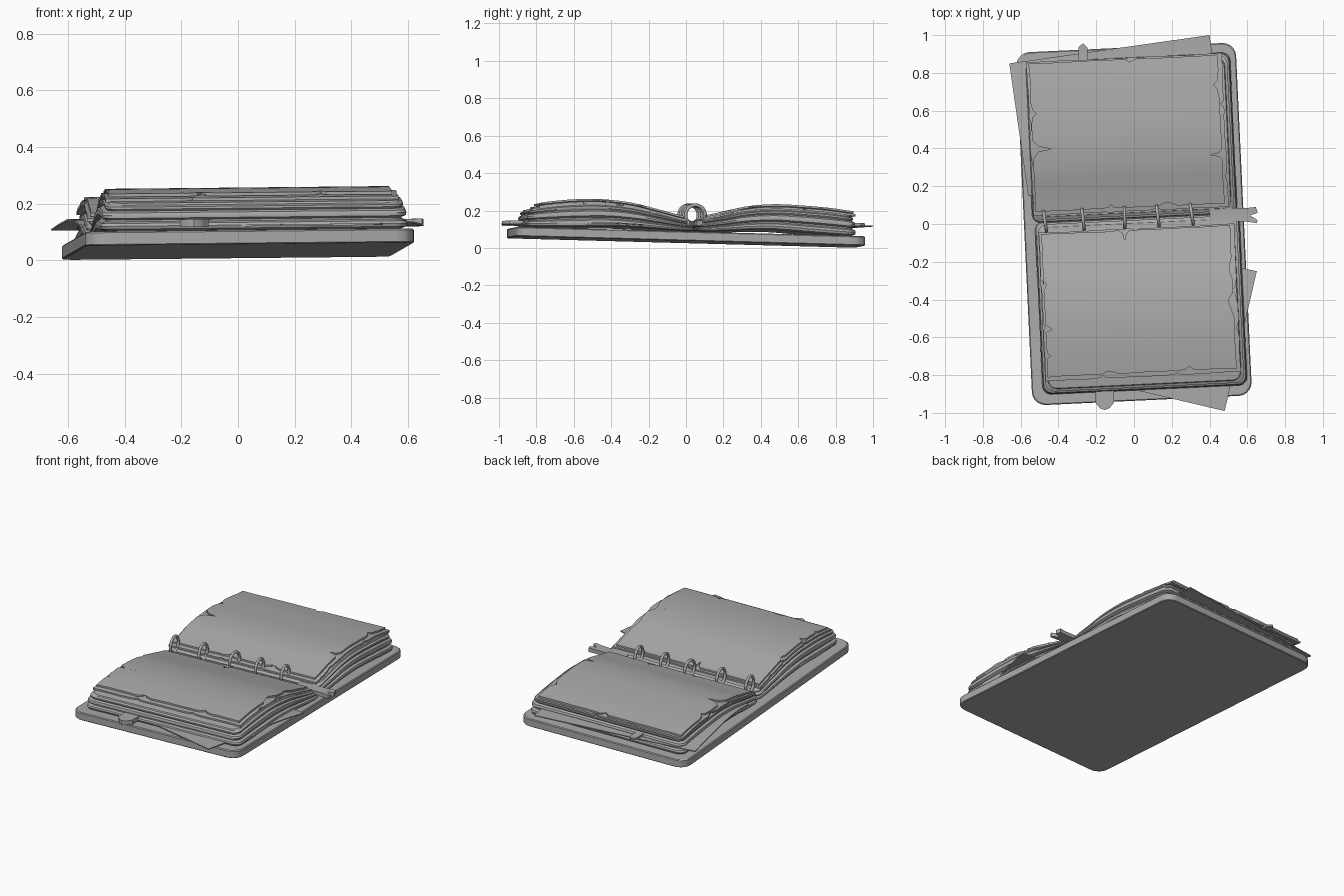
import bpy, bmesh, math, random
from mathutils import Vector, Matrix

random.seed(4)
if "Cube" in bpy.data.objects:
    bpy.data.objects.remove(bpy.data.objects["Cube"], do_unlink=True)

grey = bpy.data.materials.new("plain grey")
grey.use_nodes = True
grey.diffuse_color = (0.4, 0.4, 0.4, 1)
grey.node_tree.nodes["Principled BSDF"].inputs["Base Color"].default_value = (0.4, 0.4, 0.4, 1)

TURN = Matrix.Rotation(math.radians(2.7), 4, 'Z')   # the whole book lies slightly turned

# Heights of the paper stack along the book, at even steps from front to back
STEP, START = 0.15, -0.9
TOP = [.2, .22, .232, .23, .21, .172, .138, .16, .193, .205, .198, .185, .165]
LOW = [.108, .106, .106, .11, .104, .094, .084, .084, .09, .09, .078, .066, .058]


def height(knots, v):
    """Smooth curve through evenly spaced heights."""
    s = min(max((v - START) / STEP, 0), len(knots) - 1.001)
    i = int(s)
    f = s - i
    a, b, c, d = (knots[min(max(i + k, 0), len(knots) - 1)] for k in (-1, 0, 1, 2))
    return b + f * (c - a + f * (2*a - 5*b + 4*c - d + f * (3*(b - c) + d - a))) / 2


def stack(v, t):
    return height(LOW, v) * (1 - t) + height(TOP, v) * t


def board(v, t):
    return 0.032 - 0.027 * v + 0.05 * t


def sheet_at(level, thick):
    return lambda v, t: stack(v, level) + thick * t


def rounded(u0, u1, v0, v1, r, steps=5):
    pts = []
    corners = [(u1 - r, v0 + r, -90), (u1 - r, v1 - r, 0), (u0 + r, v1 - r, 90), (u0 + r, v0 + r, 180)]
    for cu, cv, start in corners:
        for k in range(steps + 1):
            a = math.radians(start + 90 * k / steps)
            pts.append((cu + r * math.cos(a), cv + r * math.sin(a)))
    return pts


def local(pts):
    return [(TURN.inverted() @ Vector((x, y, 0))).xy for x, y in pts]


def finish(obj, angle=35):
    obj.data.materials.append(grey)
    obj.data.shade_smooth()
    obj.data.set_sharp_from_angle(angle=math.radians(angle))
    obj.matrix_world = TURN @ obj.matrix_world


def loft(name, rings, lift):
    """Stack outlines (points, level), slice across the length, then bend by lift."""
    bm = bmesh.new()
    loops = [[bm.verts.new((p[0], p[1], t)) for p in pts] for pts, t in rings]
    n = len(loops[0])
    for a, b in zip(loops, loops[1:]):
        for i in range(n):
            j = (i + 1) % n
            bm.faces.new((a[i], a[j], b[j], b[i]))
    caps = [bm.faces.new(loops[0][::-1]), bm.faces.new(loops[-1])]
    bmesh.ops.triangulate(bm, faces=caps)
    for k in range(-24, 25):
        geom = bm.verts[:] + bm.edges[:] + bm.faces[:]
        bmesh.ops.bisect_plane(bm, geom=geom, plane_co=(0, k / 25 + 0.0013, 0), plane_no=(0, 1, 0))
    for v in bm.verts:
        v.co.z = lift(v.co.y, v.co.z) + 0.01 * v.co.x
    bmesh.ops.recalc_face_normals(bm, faces=bm.faces)
    mesh = bpy.data.meshes.new(name)
    bm.to_mesh(mesh)
    bm.free()
    obj = bpy.data.objects.new(name, mesh)
    bpy.context.collection.objects.link(obj)
    finish(obj)
    return obj


def flat(name, pts, lift):
    return loft(name, [(pts, 0), (pts, 1)], lift)


def torn(u0, u1, v0, v1, nicks, rough=0.004):
    """Ragged page; nicks are (side, place along side, half width, depth)."""
    corners = [Vector(c) for c in ((u0, v0), (u1, v0), (u1, v1), (u0, v1))]
    pts = []
    for side in range(4):
        a, b = corners[side], corners[(side + 1) % 4]
        along = (b - a).normalized()
        inward = Vector((-along.y, along.x))
        length = (b - a).length
        marks = [(0, 0)]
        mine = [(s * length, w, d) for k, s, w, d in nicks if k == side]
        for s, w, d in mine:
            marks += [(s - w, 0), (s - w * 0.3, d * 0.35), (s, d), (s + w * 0.25, d * 0.3), (s + w, 0)]
        for k in range(1, 12):
            s = length * k / 12
            if all(abs(s - m) > w + 0.01 for m, w, d in mine):
                marks.append((s, random.uniform(0, rough)))
        pts += [a + along * s + inward * d for s, d in sorted(marks)]
    return pts


# Cover board with softened edges
loft("cover_board", [(rounded(-.582 + e, .582 - e, -.935 + e, .935 - e, .07), t)
                     for e, t in ((.004, 0), (0, .08), (0, .9), (.005, 1))], board)

# Two paper stacks with ridged edges
RIDGES = [(.025, 0), (.004, .07), (0, .18), (.004, .28), (.02, .34), (.02, .4), (.006, .47),
          (.004, .58), (.008, .67), (.022, .73), (.016, .8), (.016, .88), (.03, .93), (.034, 1)]
for name, u0, u1, v0, v1 in (("front_page_stack", -.525, .56, -.88, .035),
                             ("back_page_stack", -.537, .55, .03, .885)):
    loft(name, [(rounded(u0 + e, u1 - e, v0 + e * .9, v1 - e * .9, .045), t) for e, t in RIDGES], stack)

# Torn upper pages: sides are front, right, back, left
front_nicks = [(0, .33, .05, .045), (0, .75, .07, .025), (1, .45, .07, .095), (1, .7, .06, .04),
               (2, .56, .03, .055), (3, .36, .03, .04), (3, .66, .02, .12), (3, .85, .04, .02)]
back_nicks = [(0, .7, .05, .05), (0, .4, .05, .02), (1, .33, .03, .06), (1, .8, .08, .03),
              (2, .46, .03, .06), (3, .34, .06, .03), (3, .58, .05, .1)]
for label, box, nicks in (("front", (-.495, .508, -.79, -.03), front_nicks),
                          ("back", (-.518, .485, .087, .875), back_nicks)):
    u0, u1, v0, v1 = box
    under = [(s, 1 - p if s % 2 else p * .9, w, d * .35) for s, p, w, d in nicks]
    flat(label + "_under_page", torn(u0 - .012, u1 + .022, v0 - .02, v1 + .008, under),
         lambda v, t: stack(v, 1) - .002 + .012 * t)
    flat(label + "_torn_page", torn(u0, u1, v0, v1, nicks),
         lambda v, t: stack(v, 1) + .013 + .011 * t)

# Loose sheets slipping out of the stacks
flat("back_loose_sheet", local([(-.66, .85), (-.56, .15), (.5, .3), (.4, 1.0)]), sheet_at(.48, .006))
flat("front_loose_sheet", local([(.48, -.99), (.65, -.25), (-.2, -.06), (-.37, -.79)]), sheet_at(.13, .006))

# Bookmark tabs and forked ribbon end
flat("front_tab", local([(-.205, -.8), (-.205, -.945), (-.18, -.975), (-.155, -.985), (-.13, -.975),
                         (-.105, -.945), (-.105, -.8)]), sheet_at(.12, .028))
flat("back_tab", local([(-.295, .8), (-.245, .8), (-.247, .935), (-.27, .957), (-.295, .935)]),
     sheet_at(.6, .012))
flat("ribbon_end", local([(.4, .015), (.6, .012), (.65, .005), (.655, .02), (.615, .045),
                          (.655, .06), (.645, .09), (.6, .085), (.4, .085)]), sheet_at(.55, .025))

# Binder rings
for i, (u, yaw) in enumerate(((-.47, 6), (-.268, 4), (-.048, -2), (.128, 5), (.308, 6))):
    bpy.ops.mesh.primitive_torus_add(major_radius=.053, minor_radius=.009, major_segments=28, minor_segments=10)
    ring = bpy.context.object
    ring.name = f"binder_ring_{i + 1}"
    ring.matrix_world = (Matrix.Translation((u, .036, .176)) @ Matrix.Rotation(math.radians(yaw), 4, 'Z')
                         @ Matrix.Rotation(math.pi / 2, 4, 'Y'))
    finish(ring, 60)
